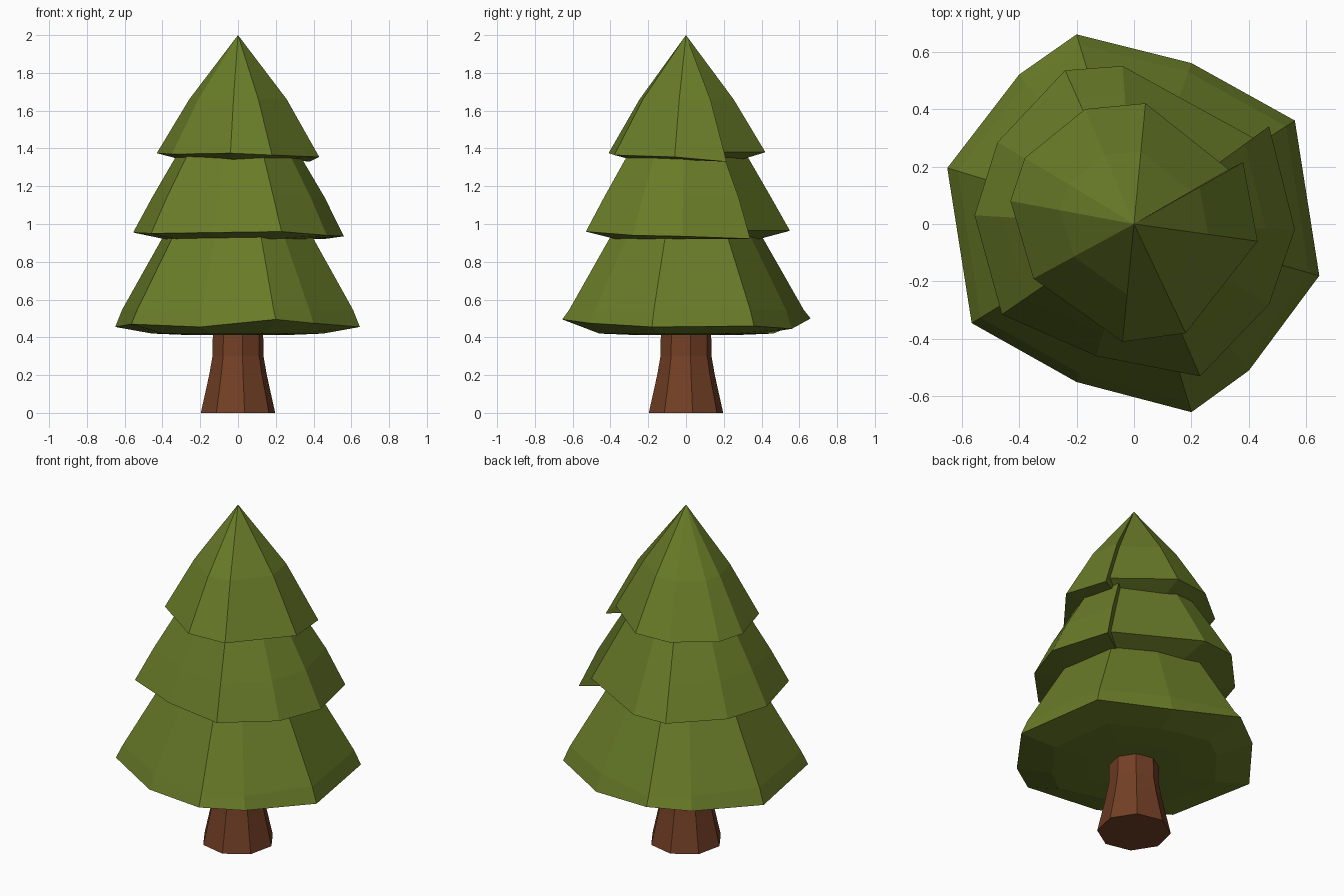
import bpy, bmesh, math

if "Cube" in bpy.data.objects:
    bpy.data.objects.remove(bpy.data.objects["Cube"])


def material(name, rgb):
    m = bpy.data.materials.new(name)
    m.diffuse_color = (*rgb, 1)
    m.use_nodes = True
    m.node_tree.nodes["Principled BSDF"].inputs["Base Color"].default_value = m.diffuse_color
    return m


GREEN = material("leaf green", (0.14, 0.20, 0.021))
BROWN = material("bark brown", (0.17, 0.050, 0.019))


def loft(name, rings, mat, apex=None):
    """Skin closed rings from bottom to top, ending in a cap or a point."""
    bm = bmesh.new()
    loops = [[bm.verts.new(p) for p in ring] for ring in rings]
    n = len(loops[0])
    for a, b in zip(loops, loops[1:]):
        for i in range(n):
            j = (i + 1) % n
            bm.faces.new((a[i], a[j], b[j], b[i]))
    bm.faces.new(list(reversed(loops[0])))
    if apex:
        tip = bm.verts.new(apex)
        for i in range(n):
            bm.faces.new((loops[-1][i], loops[-1][(i + 1) % n], tip))
    else:
        bm.faces.new(loops[-1])
    bmesh.ops.recalc_face_normals(bm, faces=bm.faces)
    me = bpy.data.meshes.new(name)
    bm.to_mesh(me)
    bm.free()
    me.materials.append(mat)
    ob = bpy.data.objects.new(name, me)
    bpy.context.collection.objects.link(ob)
    return ob


def tier(name, rim, under, profile, apex=None):
    """Foliage skirt: uneven rim, shallow underside, scaled rings above."""
    def ring(scale, z):
        return [(x * scale, y * scale, z) for x, y, _ in rim]
    rings = [ring(0.4, under), ring(0.7, under + 0.008), rim]
    rings += [ring(s, z) for s, z in profile]
    loft(name, rings, GREEN, apex)


# Flared trunk
def trunk_ring(r, z):
    return [(r * math.cos(math.radians(10 + 45 * k)),
             r * math.sin(math.radians(10 + 45 * k)), z) for k in range(8)]


loft("trunk", [trunk_ring(0.2, 0), trunk_ring(0.155, 0.2),
               trunk_ring(0.137, 0.3), trunk_ring(0.135, 0.45)], BROWN)

# Rims run counter-clockwise from the right; upper two have a stepped corner
tier("lower_foliage",
     [(0.645, -0.18, 0.455), (0.56, 0.36, 0.46), (0.2, 0.56, 0.445),
      (-0.2, 0.66, 0.50), (-0.4, 0.52, 0.475), (-0.65, 0.195, 0.455),
      (-0.565, -0.345, 0.47), (-0.2, -0.55, 0.455), (0.2, -0.655, 0.495),
      (0.4, -0.51, 0.475)],
     0.412, [(0.945, 0.545), (0.63, 0.91), (0.5, 1.05)])

tier("middle_foliage",
     [(0.56, -0.02, 0.935), (0.47, 0.34, 0.922), (0.415, 0.30, 0.965),
      (-0.04, 0.55, 0.965), (-0.24, 0.535, 0.96), (-0.475, 0.285, 0.955),
      (-0.555, 0.03, 0.955), (-0.46, -0.315, 0.95), (-0.13, -0.46, 0.955),
      (0.23, -0.53, 0.96), (0.47, -0.28, 0.94)],
     0.912, [(0.82, 1.14), (0.61, 1.34), (0.45, 1.48)])

tier("top_foliage",
     [(0.43, -0.06, 0 + 1.355), (0.38, 0.215, 1.33), (0.33, 0.19, 1.38),
      (0.04, 0.42, 1.38), (-0.17, 0.40, 1.375), (-0.38, 0.23, 1.37),
      (-0.43, 0.08, 1.375), (-0.35, -0.19, 1.37), (-0.04, -0.41, 1.375),
      (0.18, -0.38, 1.365)],
     1.333, [(0.6, 1.66)], apex=(0, 0, 2))
